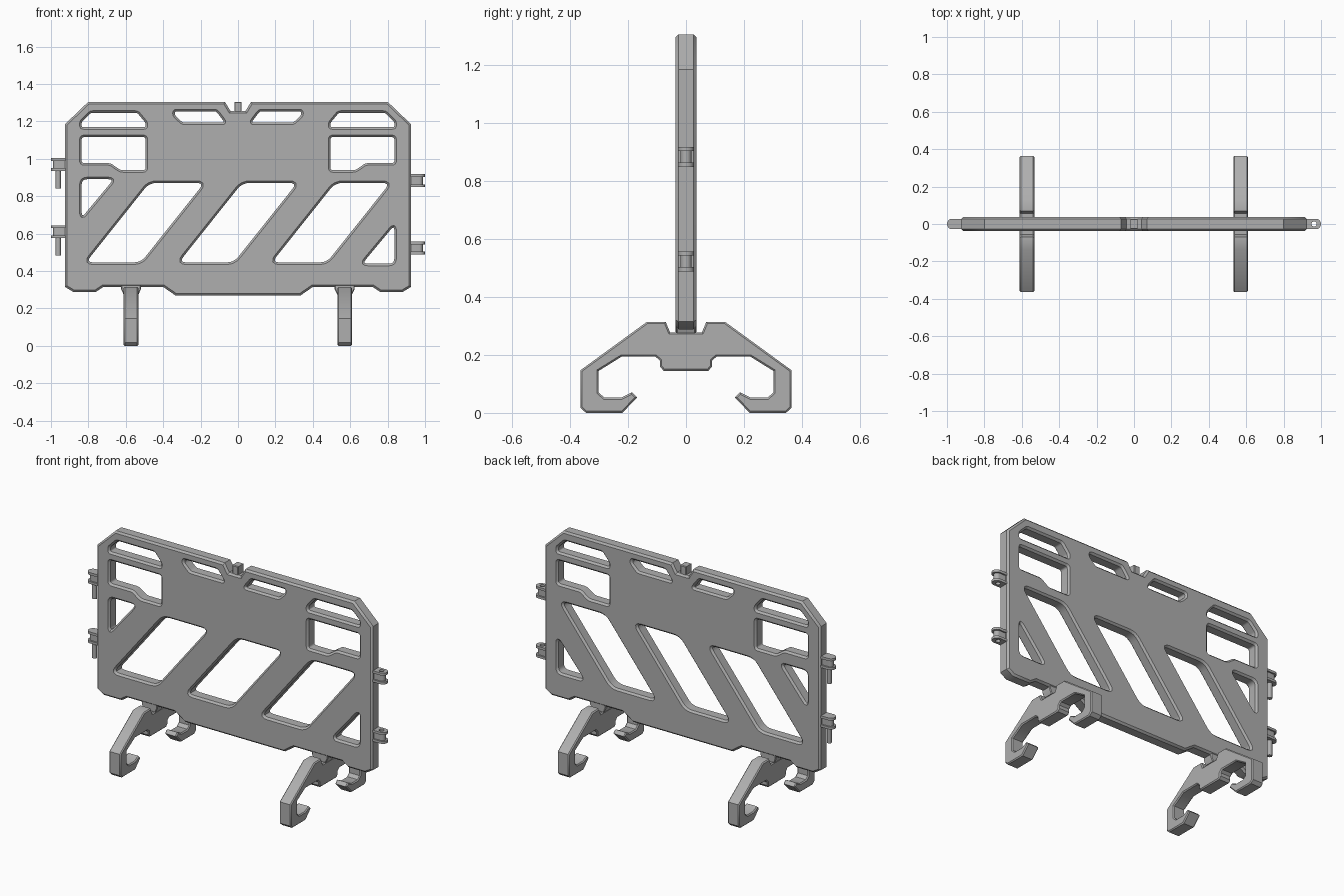
import bpy, bmesh, math
from math import pi, sin, cos
from mathutils import Vector

if "Cube" in bpy.data.objects:
    bpy.data.objects.remove(bpy.data.objects["Cube"])

FRONT = (pi / 2, 0, 0)        # profile drawn in x-z, depth along y
SIDE = (pi / 2, 0, pi / 2)    # profile drawn in y-z, depth along x
FLAT = (0, 0, 0)              # profile drawn in x-y, depth along z

grey = bpy.data.materials.new("dark_grey")
grey.diffuse_color = (0.43, 0.43, 0.43, 1)
grey.use_nodes = True
grey.node_tree.nodes["Principled BSDF"].inputs["Base Color"].default_value = grey.diffuse_color


def inset(pts, d):
    """Move every side of a polygon inwards by d."""
    pts = [Vector(p) for p in pts]
    area = sum(pts[i - 1].cross(pts[i]) for i in range(len(pts)))
    out = []
    for i, p in enumerate(pts):
        a = (pts[i - 1] - p).normalized()
        b = (pts[(i + 1) % len(pts)] - p).normalized()
        out.append(p + (a + b) * math.copysign(d, area) / b.cross(a))
    return out


def rounded(pts, cut=0.025, n=4, d=0.009):
    """Inset a polygon and round its corners, trimming 'cut' off each side."""
    pts, out = inset(pts, d), []
    for i, p in enumerate(pts):
        a, b = pts[i - 1] - p, pts[(i + 1) % len(pts)] - p
        a = p + a.normalized() * min(cut, a.length * 0.4)
        b = p + b.normalized() * min(cut, b.length * 0.4)
        for k in range(n + 1):
            t = k / n
            out.append(tuple(a * (1 - t) ** 2 + p * 2 * t * (1 - t) + b * t * t))
    return out


def flip(pts):
    return [(-x, y) for x, y in reversed(pts)]


def symmetric(half):
    return half + flip(half)


def finish(ob):
    ob.data.materials.append(grey)
    bpy.ops.object.shade_smooth_by_angle(angle=math.radians(40))


def plate(name, loops, half_depth, bevel, rot, loc=(0, 0, 0)):
    """Filled outline (first loop) with holes, extruded and chamfered."""
    cu = bpy.data.curves.new(name, 'CURVE')
    cu.dimensions, cu.fill_mode = '2D', 'BOTH'
    cu.extrude, cu.bevel_depth = half_depth - bevel, bevel
    cu.offset, cu.bevel_resolution = -bevel, 0
    for pts in loops:
        s = cu.splines.new('POLY')
        s.points.add(len(pts) - 1)
        for sp, (x, y) in zip(s.points, pts):
            sp.co = (x, y, 0, 1)
        s.use_cyclic_u = True
    ob = bpy.data.objects.new(name, cu)
    bpy.context.collection.objects.link(ob)
    ob.rotation_euler, ob.location = rot, loc
    bpy.ops.object.select_all(action='DESELECT')
    ob.select_set(True)
    bpy.context.view_layer.objects.active = ob
    bpy.ops.object.convert(target='MESH')
    ob = bpy.context.view_layer.objects.active
    bm = bmesh.new()
    bm.from_mesh(ob.data)
    bmesh.ops.remove_doubles(bm, verts=bm.verts, dist=1e-5)
    bmesh.ops.recalc_face_normals(bm, faces=bm.faces)
    bm.to_mesh(ob.data)
    bm.free()
    finish(ob)


# Barrier panel outline, left half from top notch down to the bottom edge
outline = symmetric([(-0.04, 1.255), (-0.07, 1.305), (-0.80, 1.305), (-0.925, 1.185),
                     (-0.925, 0.315), (-0.88, 0.288), (-0.76, 0.288), (-0.72, 0.315),
                     (-0.40, 0.315), (-0.335, 0.27)])

# Mirrored openings: upper window, lower window, hand slot
upper = rounded([(-0.845, 1.160), (-0.845, 1.20), (-0.79, 1.255), (-0.535, 1.255),
                 (-0.485, 1.195), (-0.485, 1.160)], 0.010)
lower = rounded([(-0.845, 1.125), (-0.485, 1.125), (-0.485, 0.930), (-0.63, 0.930),
                 (-0.685, 0.968), (-0.845, 0.968)], 0.014)
slot = rounded([(-0.347, 1.263), (-0.112, 1.263), (-0.068, 1.205), (-0.068, 1.185),
                (-0.30, 1.185), (-0.347, 1.23)], 0.012)
holes = [h for s in (upper, lower, slot) for h in (s, flip(s))]

# Slanted openings and the cut-off triangles at either end
for dx in (-0.497, 0, 0.497):
    holes.append(rounded([(dx - 0.335, 0.437), (dx - 0.018, 0.437),
                          (dx + 0.335, 0.88), (dx + 0.018, 0.88)], 0.04))
tri = [(-0.845, 0.90), (-0.645, 0.90), (-0.845, 0.66)]
holes.append(rounded(tri, 0.03))
holes.append(rounded([(-x, 1.33 - z) for x, z in tri], 0.03))

plate("barrier_panel", [outline] + holes, 0.037, 0.011, FRONT)

# Small post in the top notch
plate("top_post", [[(-0.02, 1.24), (0.02, 1.24), (0.02, 1.305), (-0.02, 1.305)]],
      0.027, 0.004, FRONT)

# Hooked feet and the tabs that seat the panel in them
foot = symmetric([(-0.055, 0.278), (-0.07, 0.314), (-0.135, 0.314), (-0.364, 0.147),
                  (-0.364, 0.018), (-0.345, 0.0), (-0.22, 0.0), (-0.168, 0.053),
                  (-0.187, 0.071), (-0.222, 0.053), (-0.282, 0.053), (-0.301, 0.07),
                  (-0.301, 0.145), (-0.222, 0.194), (-0.105, 0.194), (-0.09, 0.18),
                  (-0.09, 0.16), (-0.077, 0.145)])
tab = [(-0.053, 0.33), (-0.053, 0.303), (-0.04, 0.275),
       (0.04, 0.275), (0.053, 0.303), (0.053, 0.33)]
for side, x in (("left", -0.572), ("right", 0.57)):
    plate(side + "_foot", [foot], 0.039, 0.006, SIDE, (x, 0, 0))
    plate(side + "_foot_tab", [tab], 0.033, 0.004, FRONT, (x, 0, 0))


# Connectors: flanged lugs, with eyes on the right and pins on the left
def lug(end, r):
    arc = [(end - r + r * cos(a), r * sin(a)) for a in
           [-pi / 2 + pi * i / 12 for i in range(13)]]
    return [(0.91, -r)] + arc + [(0.91, r)]


eye = [(0.963 + 0.014 * cos(2 * pi * i / 16), 0.014 * sin(2 * pi * i / 16)) for i in range(16)]


def connector(name, z, loops_for):
    for part, dz, end, r, h in (("top_flange", 0.027, 1.0, 0.028, 0.0075),
                                ("web", 0, 0.988, 0.019, 0.022),
                                ("bottom_flange", -0.027, 1.0, 0.028, 0.0075)):
        plate(name + "_" + part, loops_for(lug(end, r)), h, 0.0, FLAT, (0, 0, z + dz))


for level, dz in (("upper", 0), ("lower", -0.36)):
    connector(level + "_eye", 0.883 + dz, lambda p: [p, eye])
    connector(level + "_pin", 0.97 + dz, lambda p: [flip(p)])
    bpy.ops.mesh.primitive_cylinder_add(vertices=16, radius=0.014, depth=0.10,
                                        location=(-0.961, 0, 0.892 + dz))
    bpy.context.object.name = level + "_pin_shaft"
    finish(bpy.context.object)
